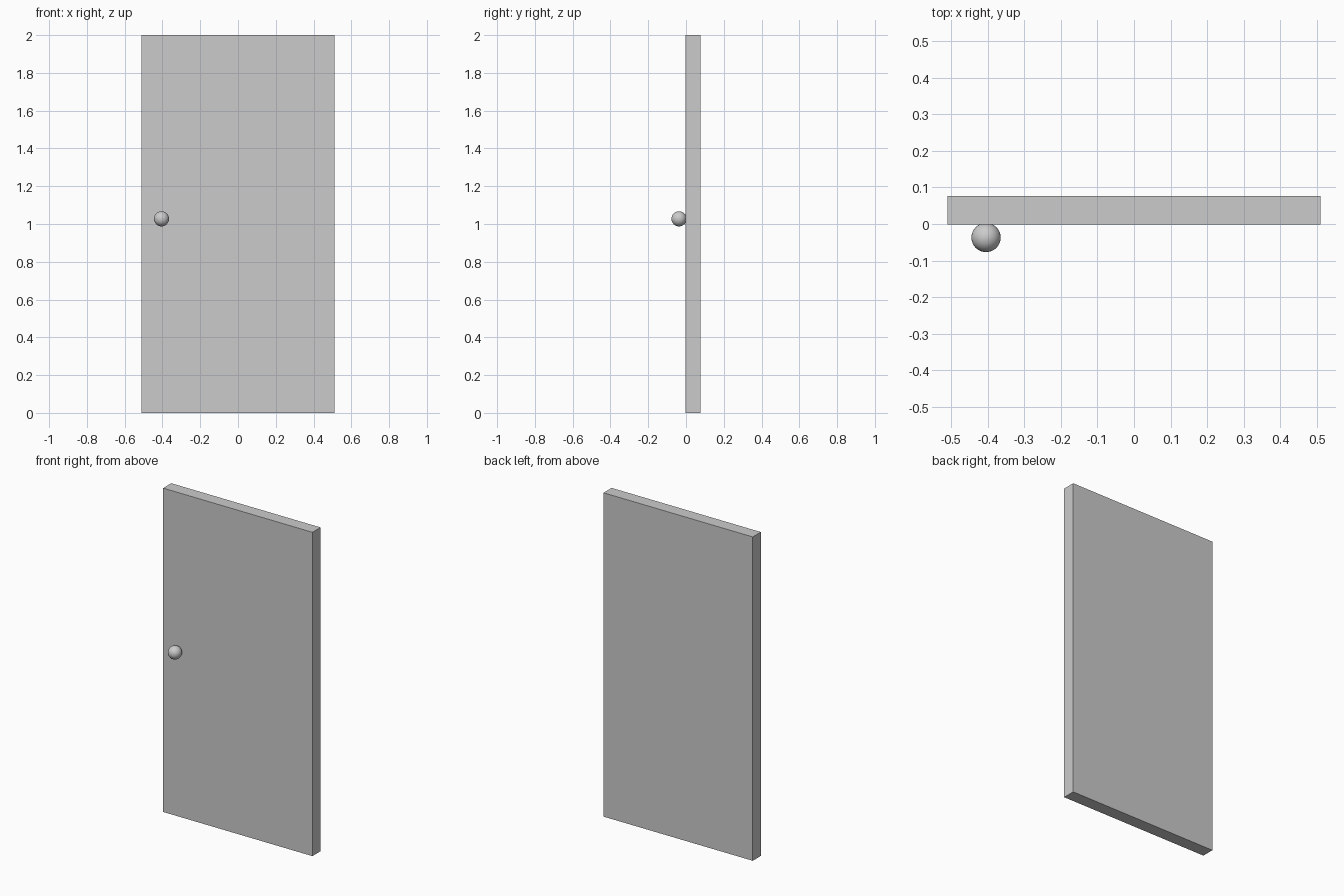
import bpy

if "Cube" in bpy.data.objects:
    bpy.data.objects.remove(bpy.data.objects["Cube"])

# Door panel: flat slab standing on the ground
WIDTH, HEIGHT = 1.02, 2.0
Y_FRONT, Y_BACK = -0.002, 0.077
bpy.ops.mesh.primitive_cube_add(size=1, location=(0, (Y_FRONT + Y_BACK) / 2, HEIGHT / 2))
panel = bpy.context.object
panel.name = "door_panel"
panel.scale = (WIDTH, Y_BACK - Y_FRONT, HEIGHT)
bpy.ops.object.transform_apply(location=False, rotation=False, scale=True)

# Round knob on the front face, slightly sunk into the panel
R = 0.04
bpy.ops.mesh.primitive_uv_sphere_add(segments=32, ring_count=16, radius=R,
                                     location=(-0.405, -0.077 + R, 1.027))
knob = bpy.context.object
knob.name = "door_knob"
bpy.ops.object.shade_smooth()
